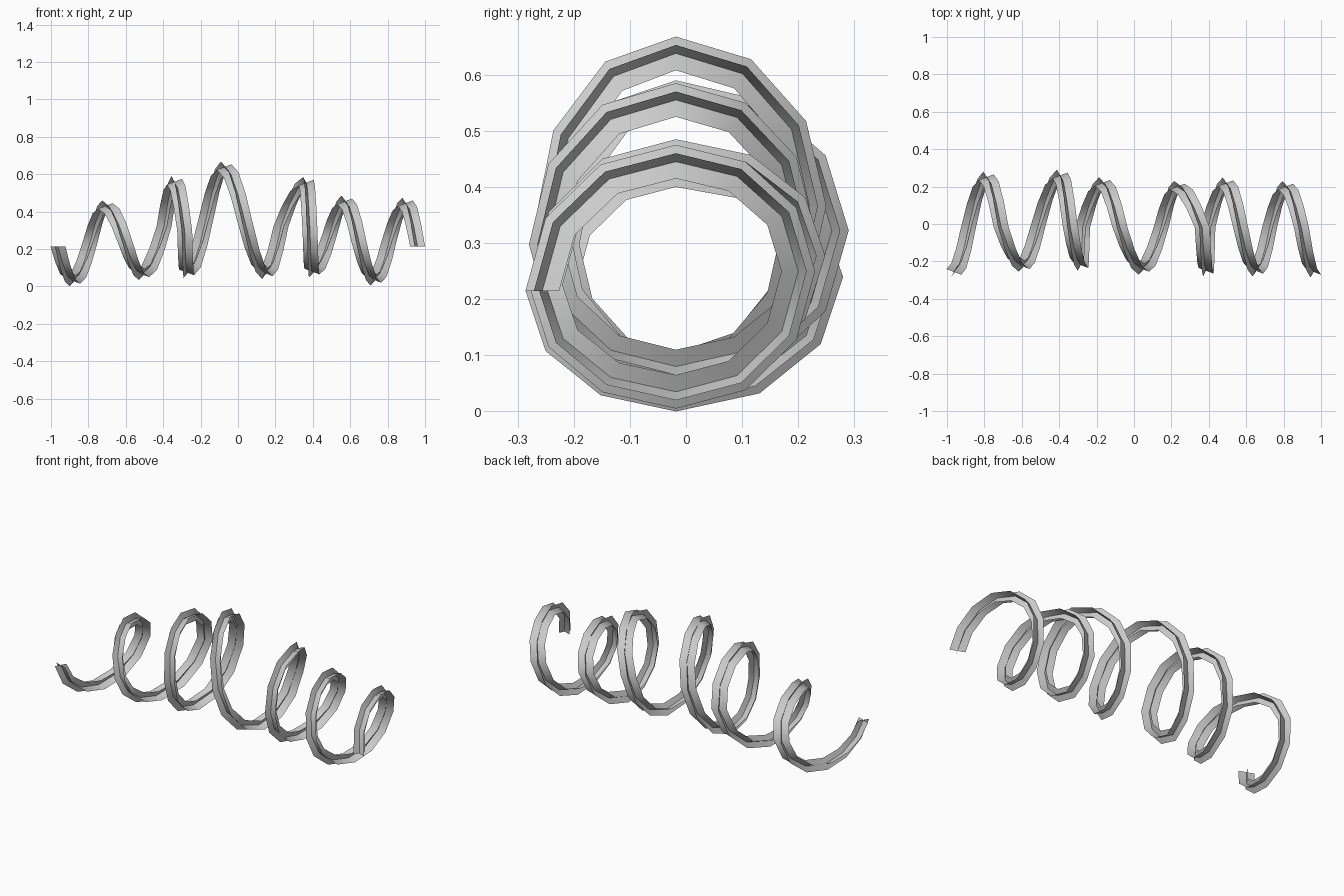
import bpy, bmesh
from math import sin, cos, pi

cube = bpy.data.objects.get("Cube")
if cube:
    bpy.data.objects.remove(cube)

mat = bpy.data.materials.new("plain grey")
mat.use_nodes = True
GREY = (0.6, 0.6, 0.6, 1)
mat.diffuse_color = GREY
mat.node_tree.nodes["Principled BSDF"].inputs["Base Color"].default_value = GREY

# Coil centre line, one entry per quarter turn: front, bottom, back, top
xs = [-.963, -.885, -.79, -.71, -.6, -.515, -.395, -.34, -.285, -.275, -.17, -.075,
      .04, .145, .23, .365, .385, .395, .49, .57, .65, .725, .81, .895, .96]
fronts = [-.256, -.225, -.22, -.24, -.25, -.25, -.256]
backs = [.25, .26, .22, .2, .218, .2]
bottoms = [.03, .065, .075, .07, .08, .035]
tops = [.43, .56, .638, .555, .455, .445]
MID_Y = -.018
STEPS = 3


def key(q):
    """Centre (x, y, z) at quarter turn q."""
    turn, part = divmod(q, 4)
    if part == 1:
        return xs[q], MID_Y, bottoms[turn]
    if part == 3:
        return xs[q], MID_Y, tops[turn]
    if part == 2:
        return xs[q], backs[turn], (bottoms[turn] + tops[turn]) / 2 + .01
    if q in (0, len(xs) - 1):
        return xs[q], fronts[turn], .215
    return xs[q], fronts[turn], (tops[turn - 1] + bottoms[turn]) / 2 - .02


def centre_line():
    """Yield centre point and outward direction in the y-z plane."""
    for i in range((len(xs) - 1) * STEPS + 1):
        q, s = divmod(i, STEPS)
        a = key(q)
        b = key(min(q + 1, len(xs) - 1))
        f = s / STEPS
        c, d = cos(f * pi / 2), 1 - sin(f * pi / 2)
        x = a[0] + (b[0] - a[0]) * f
        if q % 2 == 0:      # leaving front or back
            y, z = b[1] + (a[1] - b[1]) * c, b[2] + (a[2] - b[2]) * d
        else:               # leaving bottom or top
            y, z = b[1] + (a[1] - b[1]) * d, b[2] + (a[2] - b[2]) * c
        t = i / STEPS * pi / 2
        yield (x, y, z), (-cos(t), -sin(t))


def ribbon(name, dx, dr):
    """Sweep a flat blade, half width (dx, dr), along the coil."""
    bm = bmesh.new()
    last = None
    for (x, y, z), (oy, oz) in centre_line():
        row = [bm.verts.new((x + k * dx, y + k * dr * oy, z + k * dr * oz))
               for k in (1, 0, -1)]
        if last:
            for j in (0, 1):
                bm.faces.new((last[j], last[j + 1], row[j + 1], row[j])).smooth = True
        last = row
    me = bpy.data.meshes.new(name)
    bm.to_mesh(me)
    bm.free()
    me.materials.append(mat)
    ob = bpy.data.objects.new(name, me)
    bpy.context.collection.objects.link(ob)


# Two crossed blades give the coil its plus-shaped section
ribbon("coil_upright_blade", -.016, .03)
ribbon("coil_flat_blade", .04, .015)
